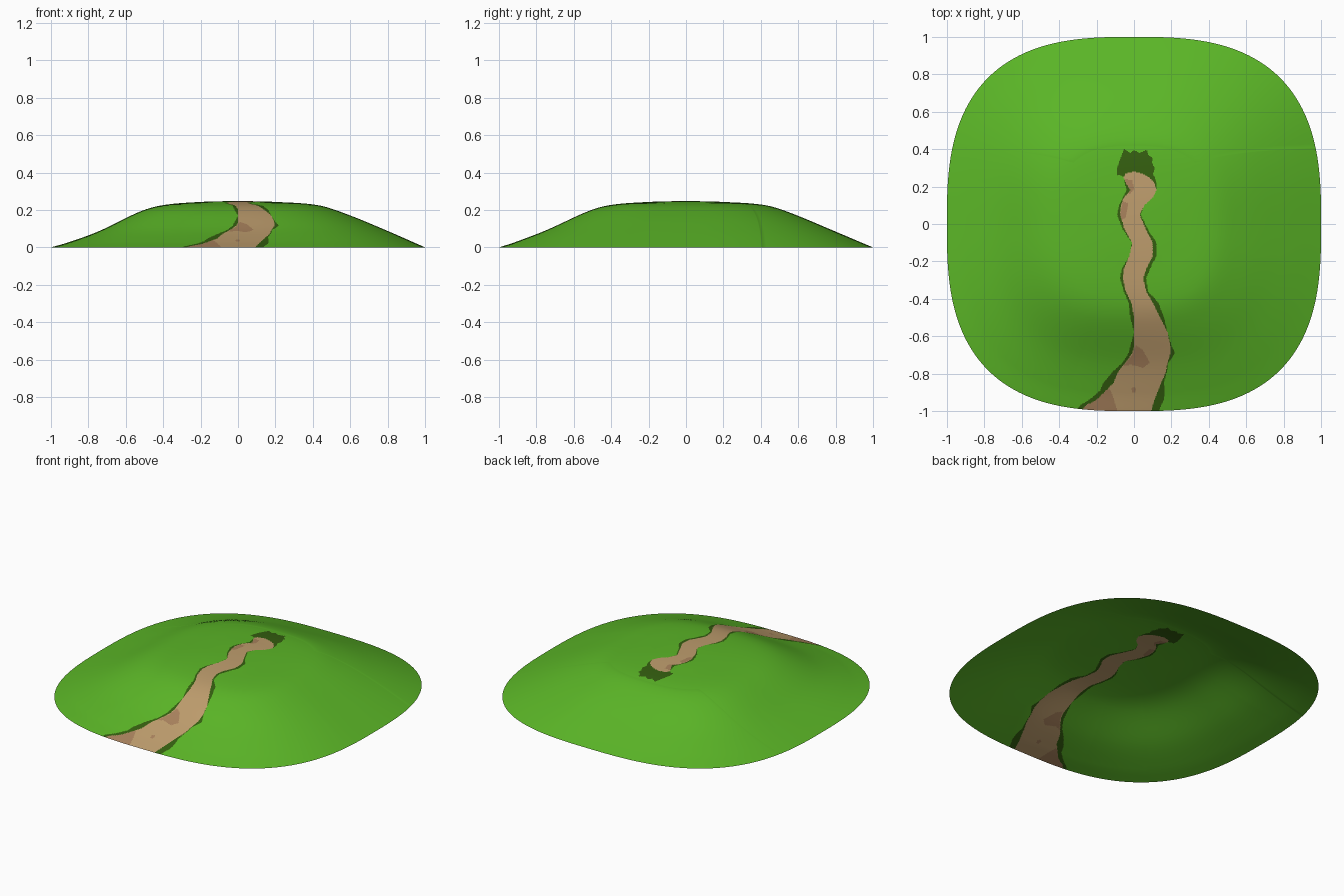
import bpy, bmesh, math

if "Cube" in bpy.data.objects:
    bpy.data.objects.remove(bpy.data.objects["Cube"])

N = 2.8  # roundness of the squarish outline


def norm(x, y):
    return (abs(x) ** N + abs(y) ** N) ** (1 / N)


def smooth_table(pts, r):
    """Catmull-Rom style interpolation through (position, value) points."""
    for i in range(len(pts) - 1):
        (a, va), (b, vb) = pts[i], pts[i + 1]
        if r <= b or i == len(pts) - 2:
            p, q = pts[max(i - 1, 0)], pts[min(i + 2, len(pts) - 1)]
            ma, mb = (vb - p[1]) / (b - p[0]), (q[1] - va) / (q[0] - a)
            h = b - a
            t = (r - a) / h
            return ((2*t**3 - 3*t*t + 1) * va + (t**3 - 2*t*t + t) * h * ma
                    + (3*t*t - 2*t**3) * vb + (t**3 - t*t) * h * mb)


# hill slope profiles: (distance from centre, height)
FULL = [(-.2, .243), (0, .247), (.2, .243), (.43, .225), (.58, .178), (.79, .092), (1, 0)]
LEAN = [(-.2, .243), (0, .247), (.2, .243), (.40, .226), (.52, .193), (.74, .088), (.9, .029), (1, 0)]


def height(x, y):
    r = min(norm(x, y), 1)
    lean = 0.5
    if r > 1e-6:
        d = math.hypot(x, y)
        lean = min(1, max(0, .5 - .6 * x / d - .3 * y / d))
    return lean * smooth_table(LEAN, r) + (1 - lean) * smooth_table(FULL, r)


# trail: y, shrub left, dirt left, dirt right, shrub right
TRAIL = [(-1.01, -.31, -.29, .09, .13), (-.97, -.29, -.26, .10, .145),
         (-.94, -.24, -.20, .11, .16), (-.89, -.18, -.15, .13, .165),
         (-.85, -.165, -.11, .145, .16), (-.79, -.115, -.085, .17, .175),
         (-.74, -.06, -.045, .18, .185), (-.69, -.03, -.01, .195, .22),
         (-.65, -.02, 0, .195, .20), (-.58, 0, 0, .18, .18),
         (-.50, -.02, 0, .14, .16), (-.42, -.03, -.015, .10, .13),
         (-.36, -.055, -.045, .065, .075), (-.29, -.075, -.06, .05, .065),
         (-.24, -.065, -.055, .065, .085), (-.17, -.025, -.025, .10, .12),
         (-.10, -.012, -.01, .10, .12), (-.03, -.06, -.05, .065, .075),
         (.05, -.09, -.075, .03, .035), (.10, -.08, -.07, .055, .055),
         (.14, -.06, -.055, .10, .10), (.18, -.04, -.02, .12, .12),
         (.22, -.05, -.045, .11, .12), (.25, -.055, -.055, .08, .11),
         (.27, -.08, -.045, .04, .10), (.28, -.09, 0, 0, .095)]

# shrub patch at the trail's end, and bare-earth patches
END_BUSH = [(-.09, .26), (-.09, .30), (-.055, .40), (-.02, .38), (0, .395), (.03, .38), (.07, .395),
            (.075, .37), (.10, .35), (.095, .33), (.11, .30), (.10, .26)]
EARTH = [[(-.4, -1.1), (-.4, -.95), (-.13, -.88), (-.11, -.93), (-.06, -1.1)],
         [(.01, -.65), (.045, -.67), (.085, -.74), (.05, -.77), (-.02, -.75), (-.06, -.76), (-.01, -.70)],
         [(-.015, -.88), (0, -.87), (.012, -.88), (.008, -.90), (-.012, -.90)],
         [(-.06, .17), (-.06, .24), (-.01, .235), (0, .19), (-.02, .16)],
         [(-.08, .02), (-.06, .12), (-.03, .11), (-.045, .03)]]


def inside(x, y, poly):
    hit = False
    for (ax, ay), (bx, by) in zip(poly, poly[1:] + poly[:1]):
        if (ay > y) != (by > y) and x < ax + (y - ay) * (bx - ax) / (by - ay):
            hit = not hit
    return hit


GRASS, SHRUB, DIRT, BARE = range(4)


def ground(x, y):
    """Pick the ground colour at a point."""
    if abs(x) > .35 or y > .41:
        return GRASS
    for a, b in zip(TRAIL, TRAIL[1:]):
        if a[0] <= y < b[0]:
            t = (y - a[0]) / (b[0] - a[0])
            s0, d0, d1, s1 = (p + t * (q - p) for p, q in zip(a[1:], b[1:]))
            if d0 <= x <= d1:
                return BARE if any(inside(x, y, e) for e in EARTH) else DIRT
            if s0 <= x <= s1:
                return SHRUB
    return SHRUB if inside(x, y, END_BUSH) else GRASS


# grid lines, fine along the trail and coarser elsewhere
side = [.36 + .64 * i / 24 for i in range(1, 25)]
cols = [-s for s in reversed(side)] + [-.36 + .004 * i for i in range(181)] + side
rows = [-1 + .005 * i for i in range(285)] + [.42 + .58 * i / 24 for i in range(25)]

# hill sheet, square grid pulled into a rounded square
bm = bmesh.new()
grid = []
for v in rows:
    line = []
    for u in cols:
        n = norm(u, v)
        k = max(abs(u), abs(v)) / n if n > 1e-9 else 1
        x, y = u * k, v * k
        line.append(bm.verts.new((x, y, max(0, height(x, y)))))
    grid.append(line)
for a, b in zip(grid, grid[1:]):
    for i in range(len(cols) - 1):
        f = bm.faces.new((a[i], a[i + 1], b[i + 1], b[i]))
        c = f.calc_center_median()
        f.material_index = ground(c.x, c.y)
        f.smooth = True
mesh = bpy.data.meshes.new("hill_with_trail")
bm.to_mesh(mesh)
bm.free()
for name, col in (("grass green", (.105, .47, .02)), ("shrub dark green", (.035, .115, .005)),
                  ("trail tan", (.52, .34, .155)), ("bare earth brown", (.40, .225, .11))):
    m = bpy.data.materials.new(name)
    m.diffuse_color = (*col, 1)
    m.use_nodes = True
    m.node_tree.nodes["Principled BSDF"].inputs["Base Color"].default_value = m.diffuse_color
    mesh.materials.append(m)
bpy.context.collection.objects.link(bpy.data.objects.new("hill_with_trail", mesh))
